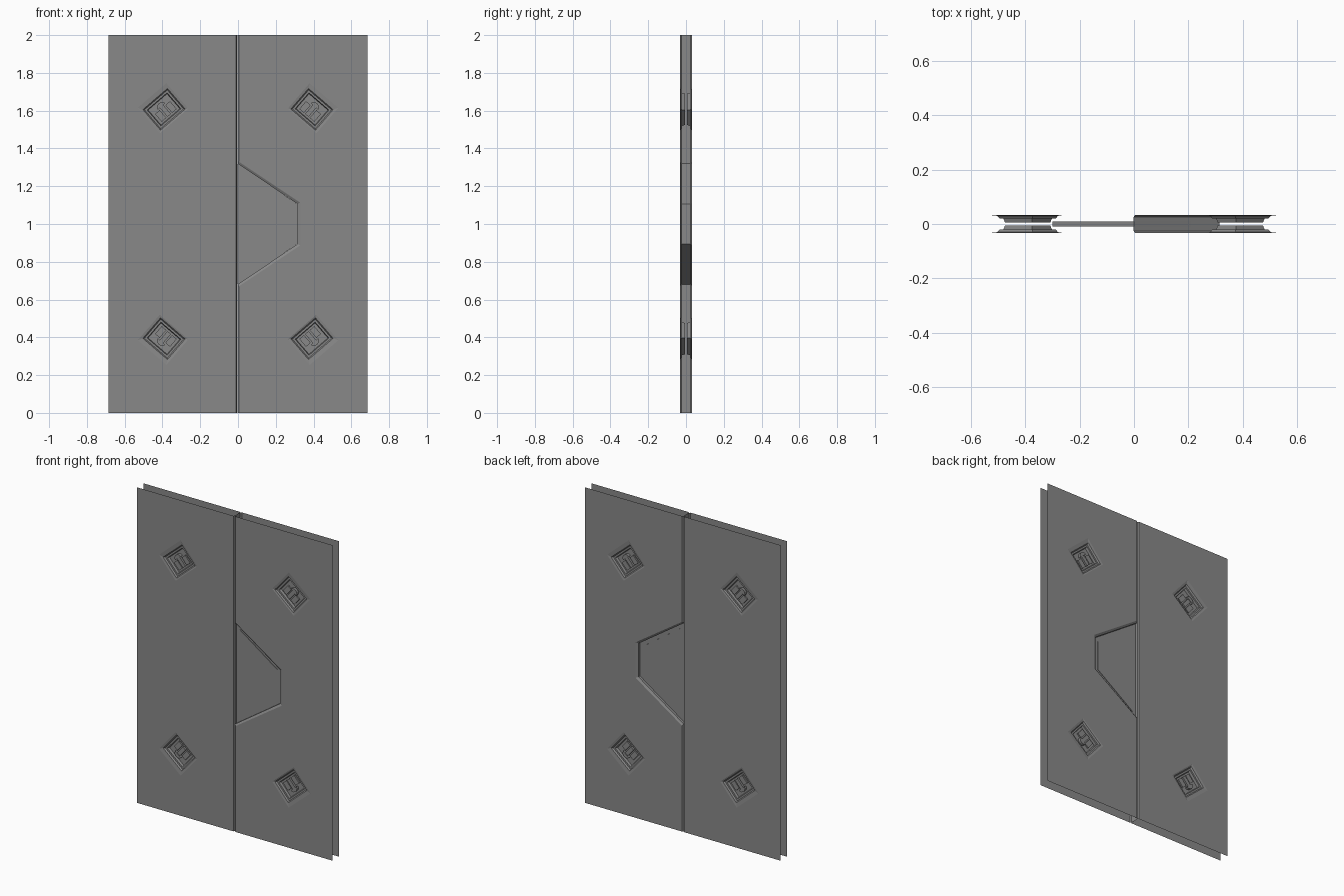
import bpy, bmesh, math
from mathutils import Vector

if "Cube" in bpy.data.objects:
    bpy.data.objects.remove(bpy.data.objects["Cube"])

W, H, T = 0.685, 2.0, 0.033      # half width, height, half thickness

grey = bpy.data.materials.new("steel_grey")
grey.diffuse_color = (0.25, 0.25, 0.25, 1)
grey.use_nodes = True
grey.node_tree.nodes["Principled BSDF"].inputs["Base Color"].default_value = grey.diffuse_color


def finish(bm, name):
    me = bpy.data.meshes.new(name)
    bm.to_mesh(me)
    bm.free()
    me.materials.append(grey)
    ob = bpy.data.objects.new(name, me)
    bpy.context.collection.objects.link(ob)
    return ob


def ring(bm, pts, y):
    return [bm.verts.new((x, y, z)) for x, z in pts]


def strip(bm, a, b, closed):
    n = len(a)
    for i in range(n if closed else n - 1):
        j = (i + 1) % n
        bm.faces.new((a[i], a[j], b[j], b[i]))


def edges(bm, vs):
    return [bm.edges.get((vs[i], vs[(i + 1) % len(vs)])) or
            bm.edges.new((vs[i], vs[(i + 1) % len(vs)])) for i in range(len(vs))]


def lock_pts(sx, sz, local):
    # local (along edge, outward) coordinates to a tilted corner lock
    c, s = 0.757, 0.653
    return [(sx * (0.397 + u * -c + v * s), 1 + sz * (0.613 + u * s + v * c)) for u, v in local]


def rect(u0, u1, v0, v1):
    return [(u0, v0), (u1, v0), (u1, v1), (u0, v1)]


def door(name, sx, lip, wall):
    bm = bmesh.new()
    mids = ring(bm, wall, 0)
    for s in (-1, 1):
        # sheet outline with the meeting edge
        edge = ring(bm, lip, s * T)
        corners = ring(bm, [(sx * W, H), (sx * W, 0)], s * T)
        border = edges(bm, edge + corners)
        # lock pockets: shallow ledge, then a deep well
        for sz in (-1, 1):
            rings = [(rect(-.100, .100, -.089, .089), 0), (rect(-.086, .086, -.080, .064), .003),
                     (rect(-.080, .080, -.074, .058), .012), (rect(-.070, .070, -.064, .048), .012),
                     (rect(-.066, .066, -.060, .044), .027)]
            prev = None
            for local, d in rings:
                cur = ring(bm, lock_pts(sx, sz, local), s * (T - d))
                if prev:
                    strip(bm, prev, cur, True)
                else:
                    border += edges(bm, cur)
                prev = cur
            bm.faces.new(prev)
        bmesh.ops.triangle_fill(bm, use_beauty=True, edges=border)
        # chamfered meeting edge running to the middle of the thickness
        inner = ring(bm, wall, s * (T - 0.008))
        strip(bm, edge, inner, False)
        strip(bm, inner, mids, False)
    bmesh.ops.recalc_face_normals(bm, faces=bm.faces)
    big = max((f for f in bm.faces if abs(f.normal.y) > .99), key=lambda f: f.calc_area())
    if big.normal.y * big.calc_center_median().y < 0:
        bmesh.ops.reverse_faces(bm, faces=bm.faces)
    bmesh.ops.dissolve_limit(bm, angle_limit=0.001, verts=bm.verts, edges=bm.edges)
    return finish(bm, name)


def slab(name, pts, y0, y1):
    bm = bmesh.new()
    a, b = ring(bm, pts, y0), ring(bm, pts, y1)
    strip(bm, a, b, True)
    bm.faces.new(a)
    bm.faces.new(b)
    bmesh.ops.recalc_face_normals(bm, faces=bm.faces)
    return finish(bm, name)


# right door with the tapered notch, left door with a straight edge
door("right_door", 1,
     [(.004, 0), (.004, .67), (.33, .887), (.33, 1.113), (.004, 1.33), (.004, H)],
     [(-.002, 0), (-.002, .68), (.315, .894), (.315, 1.106), (-.002, 1.32), (-.002, H)])
door("left_door", -1, [(-.010, 0), (-.010, H)], [(-.004, 0), (-.004, H)])

# tapered tongue that fills the notch, with a shallow raised panel on both sides
slab("tongue", [(-.30, .9), (0, .68), (.314, .894), (.314, 1.106), (0, 1.32), (-.30, 1.1)], -.010, .010)
slab("tongue_panel", [(.02, .72), (.285, .905), (.285, 1.095), (.02, 1.28)], -.013, .013)

# latch inside each lock: round head, stem and two side pads
head = [(.026 * math.cos(i * math.pi / 6), .012 + .022 * math.sin(i * math.pi / 6)) for i in range(7)]
for s, face in ((-1, "front"), (1, "back")):
    for sx, side in ((-1, "left"), (1, "right")):
        for sz, level in ((-1, "lower"), (1, "upper")):
            tag = f"{face}_{side}_{level}"
            parts = {"latch_head": (head, .010), "latch_stem": (rect(-.012, .012, -.050, .012), .014),
                     "latch_pad_a": (rect(-.052, -.020, -.050, .004), .018),
                     "latch_pad_b": (rect(.020, .052, -.050, .004), .018)}
            for part, (local, d) in parts.items():
                slab(f"{part}_{tag}", lock_pts(sx, sz, local), s * .006, s * (T - d))
